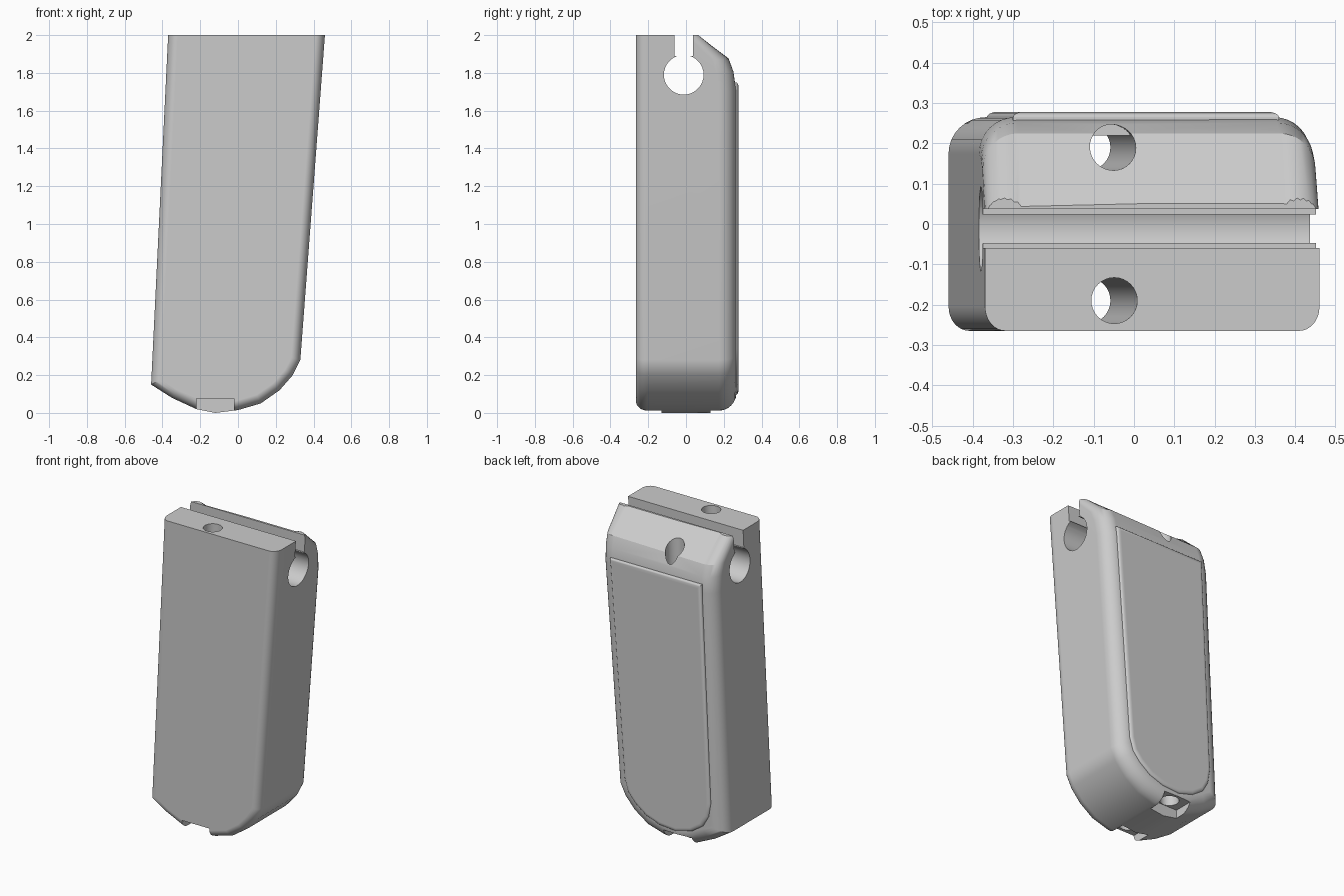
import bpy, bmesh, math
from mathutils import Vector

if "Cube" in bpy.data.objects:
    bpy.data.objects.remove(bpy.data.objects["Cube"])

grey = bpy.data.materials.new("plain grey")
grey.use_nodes = True
grey.diffuse_color = (0.6, 0.6, 0.6, 1)
grey.node_tree.nodes["Principled BSDF"].inputs["Base Color"].default_value = (0.6, 0.6, 0.6, 1)


def make(name, rings, fill_pairs=0):
    """Loft closed rings of equal length; pair up the first and last points in the caps."""
    bm = bmesh.new()
    loops = [[bm.verts.new(p) for p in ring] for ring in rings]
    n = len(rings[0])
    for a, b in zip(loops, loops[1:]):
        for i in range(n):
            j = (i + 1) % n
            bm.faces.new((a[i], a[j], b[j], b[i]))
    for loop in (loops[0], loops[-1]):
        for i in range(fill_pairs):
            bm.faces.new((loop[i], loop[i + 1], loop[-2 - i], loop[-1 - i]))
        bm.faces.new(loop[fill_pairs:n - fill_pairs])
    bmesh.ops.recalc_face_normals(bm, faces=bm.faces)
    mesh = bpy.data.meshes.new(name)
    bm.to_mesh(mesh)
    bm.free()
    mesh.materials.append(grey)
    obj = bpy.data.objects.new(name, mesh)
    bpy.context.collection.objects.link(obj)
    return obj


def inset(points, d):
    """Move a counterclockwise outline inward by d with mitred corners."""
    pts = [Vector(p) for p in points]
    out = []
    for i, p in enumerate(pts):
        e = (p - pts[i - 1]).normalized()
        f = (pts[(i + 1) % len(pts)] - p).normalized()
        m, k = Vector((-e.y, e.x)), Vector((-f.y, f.x))
        out.append(p + (m + k) * d / (1 + m.dot(k)))
    return out


def fillet(y, width, depth, sign, steps=8):
    """Pairs of y and inset that round an edge, from the flat face outward."""
    angles = [math.pi / 2 * i / steps for i in range(steps + 1)]
    return [(y + sign * depth * (1 - math.cos(a)), width * (1 - math.sin(a))) for a in angles]


def boolean(target, cutter, operation):
    mod = target.modifiers.new("cut", "BOOLEAN")
    mod.object, mod.operation, mod.solver = cutter, operation, "EXACT"
    bpy.context.view_layer.objects.active = target
    bpy.ops.object.modifier_apply(modifier=mod.name)
    bpy.data.objects.remove(cutter)


def finish(obj):
    bpy.ops.object.select_all(action="DESELECT")
    obj.select_set(True)
    bpy.context.view_layer.objects.active = obj
    bpy.ops.object.shade_smooth_by_angle(angle=math.radians(28))
    mod = obj.modifiers.new("even shading", "WEIGHTED_NORMAL")
    mod.keep_sharp = True


# Slanted body with a rounded base; the back slopes forward near the top
heights = [2.2, 1.87, 1.8, 1.7]
left = [(-0.467 + 0.0486 * z, z) for z in heights]
right = [(0.309 + 0.0756 * z, z) for z in reversed(heights)]
base = [(-0.46, 0.15), (-0.35, 0.08), (-0.22, 0.02), (-0.12, 0), (0, 0.015),
        (0.12, 0.05), (0.22, 0.12), (0.29, 0.2), (0.33, 0.28)]
outline = left + base + right


def slope(z):
    if z > 1.87:
        return 0.04 + z - 1.87
    return 0.04 * max(0, (z - 1.7) / 0.17) ** 2


rings = [[(p.x, y, p.y) for p in inset(outline, d)] for y, d in fillet(-0.265, 0.05, 0.06, 1)]
for y, d in reversed(fillet(0.265, 0.09, 0.09, -1)):
    rings.append([(p.x, y - slope(q[1]), p.y) for p, q in zip(inset(outline, d), outline)])
body = make("grip_body", rings, 3)

# Flat top with a keyhole channel running side to side
arc = []
start = math.acos(0.45)
for i in range(33):
    a = math.pi / 2 + start * 0.31 + i / 32 * (2 * math.pi - start * 0.62)
    arc.append((-0.012 + 0.105 * math.cos(a), 1.79 + 0.105 * math.sin(a)))
profile = [(-0.4, -0.1), (-0.4, 2), (-0.06, 2), (-0.06, arc[0][1])] + arc
profile += [(0.037, arc[-1][1]), (0.037, 2), (0.4, 2), (0.4, -0.1)]
keep = make("channel_shape", [[(x, y, z) for y, z in profile] for x in (-0.8, 0.8)])
boolean(body, keep, "INTERSECT")

# Two long screw holes with square notches at the base
low, high = Vector((-0.125, 0, -0.2)), Vector((-0.042, 0, 2.2))
for side in (-1, 1):
    circle = [(0.057 * math.cos(i * math.tau / 32), side * 0.19 + 0.057 * math.sin(i * math.tau / 32))
              for i in range(32)]
    hole = make("hole_cutter", [[(c.x + x, y, c.z) for x, y in circle] for c in (low, high)])
    boolean(body, hole, "DIFFERENCE")
    square = [(-0.22, 0.13), (-0.02, 0.13), (-0.02, 0.4), (-0.22, 0.4)]
    notch = make("notch_cutter", [[(x, side * y, z) for x, y in square] for z in (-0.1, 0.075)])
    boolean(body, notch, "DIFFERENCE")
finish(body)

# Thin raised panel on the back
panel_outline = [(-0.3, 1.75), (-0.365, 0.34), (-0.35, 0.25), (-0.31, 0.18), (-0.23, 0.125),
                 (-0.12, 0.095), (0, 0.105), (0.1, 0.14), (0.18, 0.2), (0.23, 0.26),
                 (0.255, 0.34), (0.36, 1.75)]
panel_rings = [[(p.x, y, p.y) for p in inset(panel_outline, d)]
               for y, d in fillet(0.278, 0.025, 0.014, -1, 5) + [(0.22, 0)]]
finish(make("back_panel", panel_rings))
